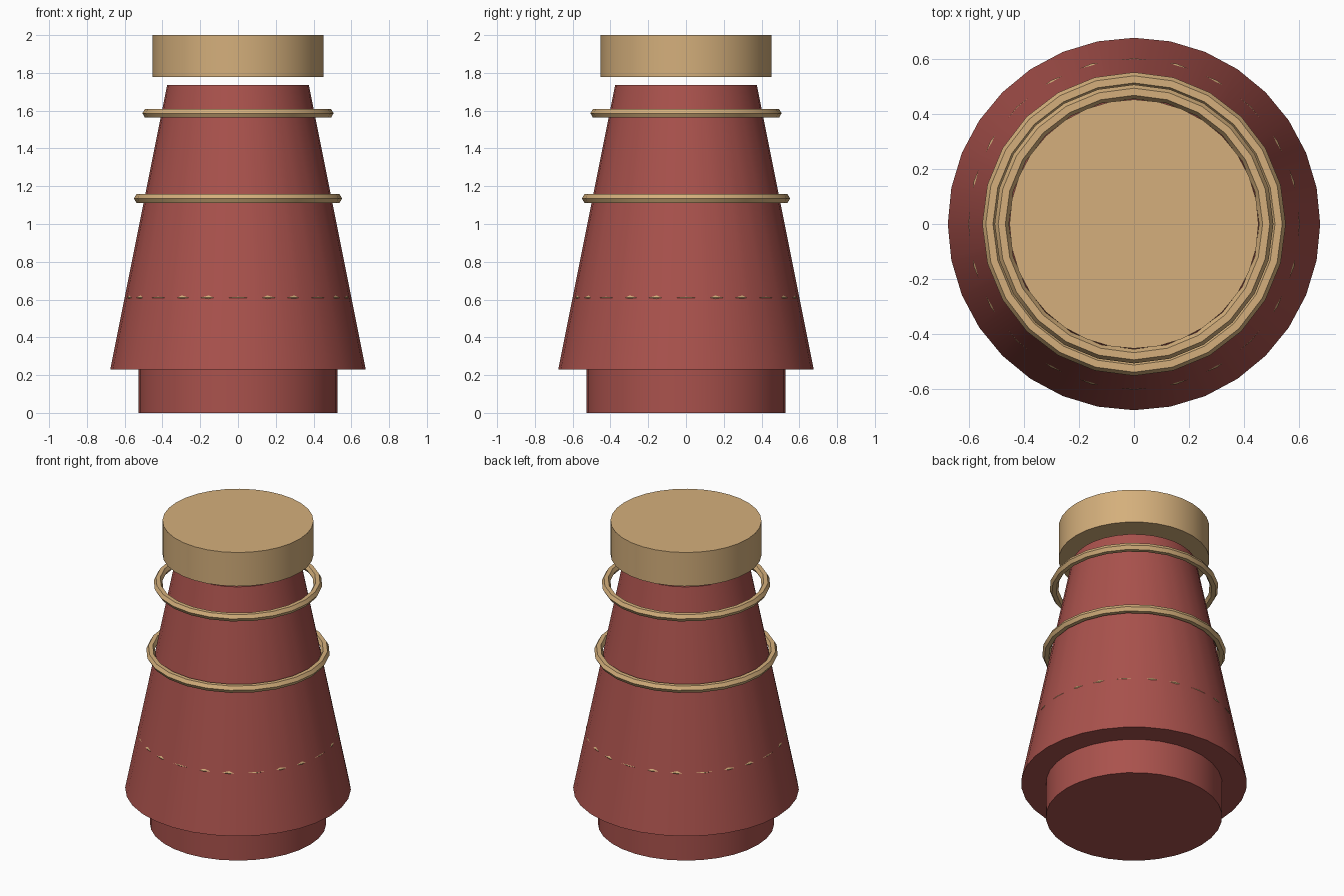
import bpy
import math

if "Cube" in bpy.data.objects:
    bpy.data.objects.remove(bpy.data.objects["Cube"], do_unlink=True)


def material(name, rgb):
    mat = bpy.data.materials.new(name)
    mat.use_nodes = True
    mat.diffuse_color = (*rgb, 1)
    mat.node_tree.nodes["Principled BSDF"].inputs["Base Color"].default_value = (*rgb, 1)
    return mat


RED = material("brick red", (0.40, 0.084, 0.073))
TAN = material("warm tan", (0.66, 0.43, 0.20))


def finish(name, mat):
    obj = bpy.context.object
    obj.name = name
    obj.data.materials.append(mat)
    bpy.ops.object.shade_smooth_by_angle(angle=math.radians(30))


def frustum(name, r_bottom, r_top, z0, z1, mat):
    """Round 32-sided part with a vertex on the x axis."""
    bpy.ops.mesh.primitive_cone_add(vertices=32, radius1=r_bottom, radius2=r_top,
                                    depth=z1 - z0, location=(0, 0, (z0 + z1) / 2))
    finish(name, mat)


def ring(name, radius, z):
    """Thin hoop with a hexagonal cross-section."""
    bpy.ops.mesh.primitive_torus_add(major_radius=radius, minor_radius=0.026,
                                     major_segments=24, minor_segments=6,
                                     location=(0, 0, z))
    finish(name, TAN)


# Foot, tapered body and floating cap
frustum("foot", 0.528, 0.528, 0.0, 0.23, RED)
frustum("body", 0.676, 0.375, 0.23, 1.737, RED)
frustum("cap", 0.452, 0.452, 1.777, 2.0, TAN)

# Hoops around the body, the lowest almost sunk into it
ring("lower_ring", 0.576, 0.61)
ring("middle_ring", 0.525, 1.135)
ring("upper_ring", 0.48, 1.586)
